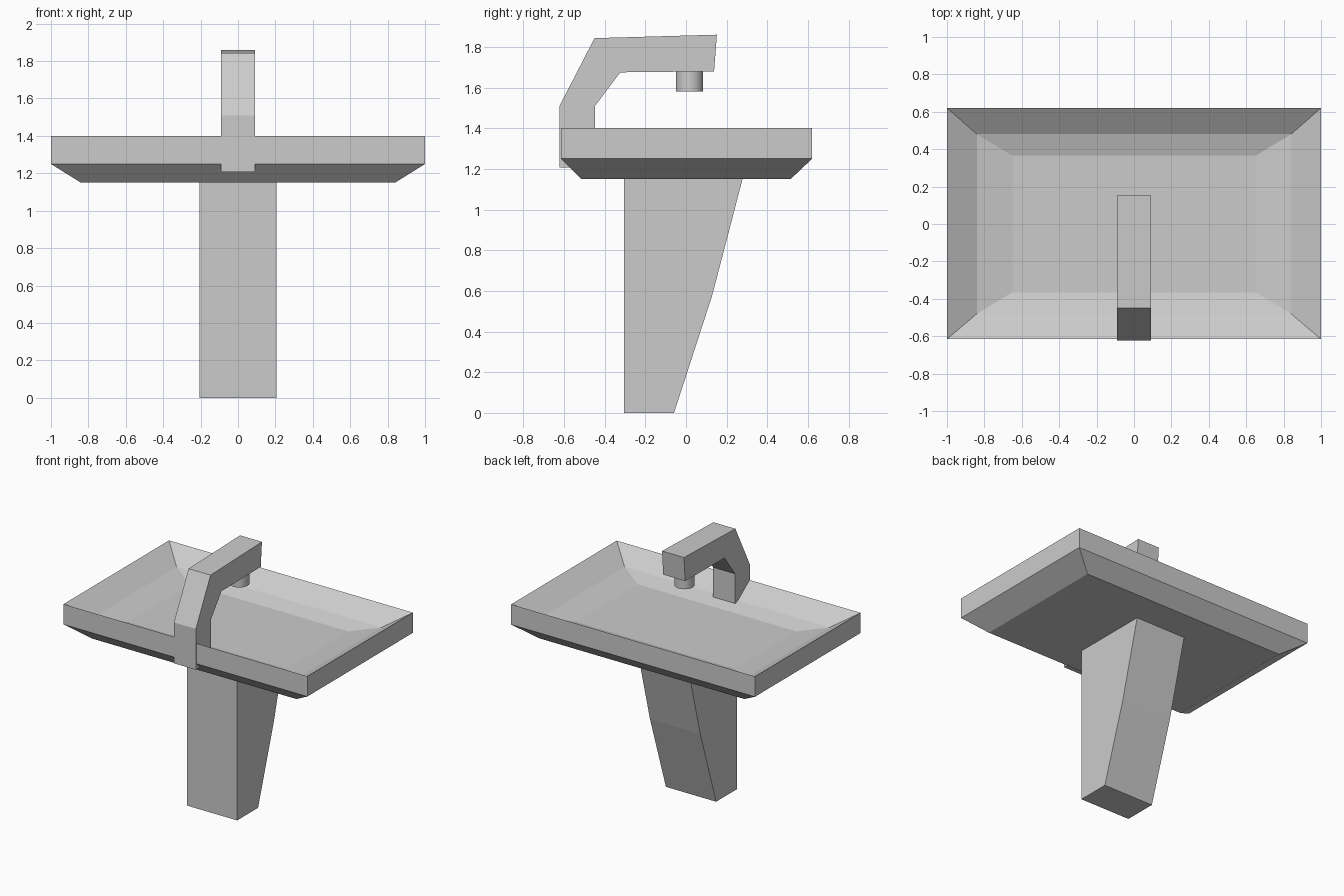
import bpy, bmesh

if "Cube" in bpy.data.objects:
    bpy.data.objects.remove(bpy.data.objects["Cube"])


def finish(bm, name):
    bmesh.ops.recalc_face_normals(bm, faces=bm.faces)
    mesh = bpy.data.meshes.new(name)
    bm.to_mesh(mesh)
    bm.free()
    obj = bpy.data.objects.new(name, mesh)
    bpy.context.collection.objects.link(obj)
    return obj


def loft_rects(name, rings):
    """Join rectangular rings (half_x, y_min, y_max, z), capping both ends."""
    bm = bmesh.new()
    loops = [[bm.verts.new(p) for p in ((-x, y0, z), (x, y0, z), (x, y1, z), (-x, y1, z))]
             for x, y0, y1, z in rings]
    for a, b in zip(loops, loops[1:]):
        for i in range(4):
            j = (i + 1) % 4
            bm.faces.new((a[i], a[j], b[j], b[i]))
    bm.faces.new(loops[0])
    bm.faces.new(loops[-1])
    return finish(bm, name)


def extrude_profile(name, points, half_width):
    """Extrude a side (y, z) outline across x."""
    bm = bmesh.new()
    face = bm.faces.new([bm.verts.new((-half_width, y, z)) for y, z in points])
    new = bmesh.ops.extrude_face_region(bm, geom=[face])["geom"]
    verts = [v for v in new if isinstance(v, bmesh.types.BMVert)]
    bmesh.ops.translate(bm, vec=(2 * half_width, 0, 0), verts=verts)
    return finish(bm, name)


# basin: underside, outer wall, sharp rim, two-step bowl
loft_rects("basin", [
    (0.84, -0.515, 0.515, 1.15),
    (1.00, -0.616, 0.62, 1.25),
    (1.00, -0.616, 0.62, 1.40),
    (0.84, -0.48, 0.48, 1.30),
    (0.65, -0.365, 0.365, 1.265),
])

# pedestal, narrowing towards the floor
loft_rects("pedestal", [
    (0.206, -0.304, -0.059, 0.0),
    (0.206, -0.304, 0.128, 0.575),
    (0.206, -0.304, 0.278, 1.15),
])

# angular tap body
extrude_profile("tap_body", [
    (-0.622, 1.207), (-0.622, 1.51), (-0.45, 1.843), (0.152, 1.86),
    (0.138, 1.68), (-0.323, 1.675), (-0.447, 1.51), (-0.447, 1.207),
], 0.09)

# round spout nozzle
bpy.ops.mesh.primitive_cylinder_add(vertices=32, radius=0.067, depth=0.12,
                                    location=(0, 0.017, 1.64))
bpy.context.object.name = "tap_nozzle"
bpy.ops.object.shade_smooth_by_angle()
